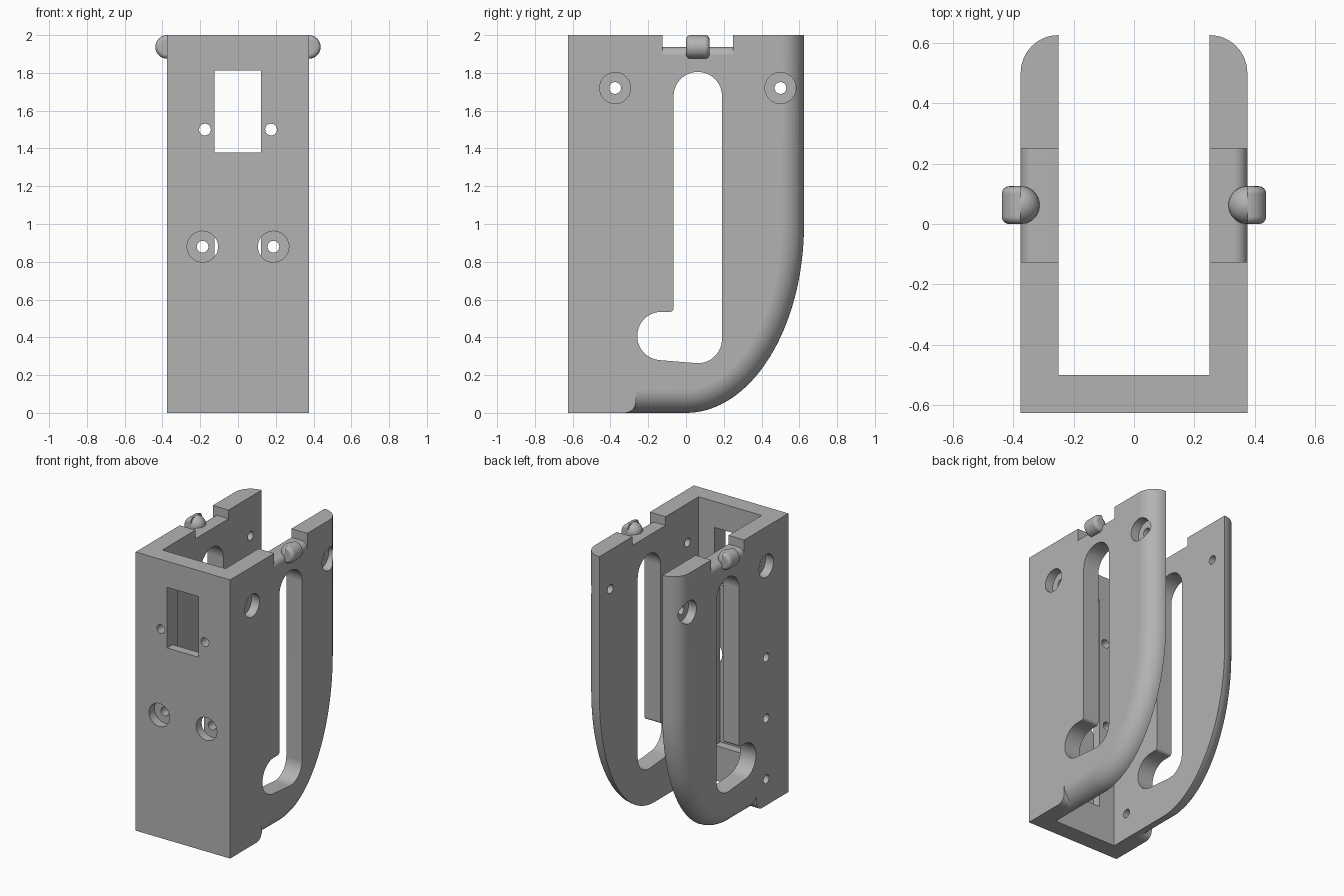
import bpy, bmesh
from math import sin, cos, pi
from mathutils import Vector

old = bpy.data.objects.get("Cube")
if old:
    bpy.data.objects.remove(old, do_unlink=True)

grey = bpy.data.materials.new("plain grey")
grey.use_nodes = True
COLOUR = (0.45, 0.45, 0.45, 1)
grey.diffuse_color = COLOUR
grey.node_tree.nodes["Principled BSDF"].inputs["Base Color"].default_value = COLOUR


def finish(name, bm):
    bmesh.ops.remove_doubles(bm, verts=bm.verts, dist=1e-5)
    bmesh.ops.recalc_face_normals(bm, faces=bm.faces)
    mesh = bpy.data.meshes.new(name)
    bm.to_mesh(mesh)
    bm.free()
    mesh.materials.append(grey)
    ob = bpy.data.objects.new(name, mesh)
    bpy.context.collection.objects.link(ob)
    return ob


def loft(name, rings):
    """Skin a stack of closed rings and cap both ends."""
    bm = bmesh.new()
    rows = [[bm.verts.new(p) for p in ring] for ring in rings]
    n = len(rows[0])
    for a, b in zip(rows, rows[1:]):
        for i in range(n):
            j = (i + 1) % n
            bm.faces.new((a[i], a[j], b[j], b[i]))
    bm.faces.new(rows[0])
    bm.faces.new(rows[-1])
    return finish(name, bm)


def prism(name, pts, axis, lo, hi):
    """Extrude a 2D outline along x, or along y."""
    place = {"x": lambda p, t: (t, p[0], p[1]), "y": lambda p, t: (p[0], t, p[1])}[axis]
    return loft(name, [[place(p, t) for p in pts] for t in (lo, hi)])


def arc(cx, cy, rx, ry, start, end, n=16):
    return [(cx + rx * cos((start + (end - start) * i / n) * pi / 180),
             cy + ry * sin((start + (end - start) * i / n) * pi / 180)) for i in range(n + 1)]


def rect(a, b, c, d):
    return [(a, c), (b, c), (b, d), (a, d)]


def circle(cx, cy, r):
    return arc(cx, cy, r, r, 0, 360, 40)[:-1]


def boolean(target, other, operation="DIFFERENCE"):
    mod = target.modifiers.new("cut", "BOOLEAN")
    mod.operation, mod.solver, mod.object = operation, "EXACT", other
    bpy.context.view_layer.objects.active = target
    bpy.ops.object.modifier_apply(modifier=mod.name)
    bpy.data.objects.remove(other, do_unlink=True)


def smooth(ob):
    bpy.ops.object.select_all(action="DESELECT")
    ob.select_set(True)
    bpy.context.view_layer.objects.active = ob
    bpy.ops.object.shade_smooth_by_angle(angle=pi / 6)
    mod = ob.modifiers.new("weighted normals", "WEIGHTED_NORMAL")
    mod.keep_sharp = True


ROUND, FOOT = 0.125, 0.06


def plate_outline(d):
    """Side plate outline with its back and lower edge inset by d."""
    pts = [(-0.56, 0), (-0.56, 2), (0.625 - d, 2)]
    for i in range(33):
        a = pi / 2 * i / 32
        normal = Vector((cos(a) / 0.625, sin(a))).normalized()
        pts.append((0.625 * cos(a) - d * normal.x, 1 - sin(a) + d * normal.y))
    pts.append((-0.265, d))
    pts += [(y, min(z, d)) for y, z in arc(-0.325, FOOT, FOOT, FOOT, 0, -90, 8)]
    return pts


# Front panel with the two round-edged side plates joined to it
body = prism("bracket_body", rect(-0.375, 0.375, 0, 2), "y", -0.625, -0.5)
for s in (1, -1):
    rings = []
    for i in range(13):
        a = pi / 2 * i / 12
        x = s * (0.25 + ROUND * sin(a))
        rings.append([(x, y, z) for y, z in plate_outline(ROUND * (1 - cos(a)))])
    boolean(body, loft("side_plate", rings), "UNION")

# Hooked slot through both sides
slot = arc(0.0625, 1.677, 0.128, 0.128, 0, 180, 28)
slot += arc(-0.0855, 0.555, 0.02, 0.02, 0, -90, 6)
slot += arc(-0.13, 0.407, 0.128, 0.128, 90, 265, 28)
slot += arc(0.0625, 0.391, 0.128, 0.128, 265, 360, 16)
boolean(body, prism("slot_cutter", slot, "x", -1, 1))

# Side screw holes with counterbores
for y in (-0.375, 0.5):
    boolean(body, prism("hole_cutter", circle(y, 1.72, 0.031), "x", -1, 1))
    for s in (1, -1):
        boolean(body, prism("bore_cutter", circle(y, 1.72, 0.082), "x", s * 0.3125, s * 0.5))

# Three plain holes in the right plate
for z in (0.1875, 0.625, 1.0625):
    boolean(body, prism("hole_cutter", circle(-0.375, z, 0.031), "x", -0.5, -0.1))

# Front window, inner recess below it, and front screw holes
boolean(body, prism("window_cutter", rect(-0.125, 0.122, 1.378, 1.813), "y", -1, -0.4))
boolean(body, prism("recess_cutter", rect(-0.125, 0.122, 0.25, 1.5), "y", -0.5625, -0.4))
for s in (1, -1):
    boolean(body, prism("hole_cutter", circle(s * 0.175, 1.5, 0.031), "y", -1, -0.4))
    boolean(body, prism("hole_cutter", circle(s * 0.1875, 0.88, 0.031), "y", -1, -0.4))
    boolean(body, prism("bore_cutter", circle(s * 0.1875, 0.88, 0.082), "y", -1, -0.5625))

# Top notches with a rounded outer lip
for s in (1, -1):
    lip = [(0.2, 2.1), (0.2, 1.9375)] + arc(0.33, 1.8925, 0.045, 0.045, 90, 0, 8)
    lip += [(0.45, 1.8925), (0.45, 2.1)]
    boolean(body, prism("notch_cutter", [(s * x, z) for x, z in lip], "y", -0.125, 0.25))
smooth(body)

# Knobs in the notches: rounded drum outside, ball end inside
R, EDGE = 0.0625, 0.025
for s, side in ((1, "left"), (-1, "right")):
    profile = arc(-R + EDGE, R - EDGE, EDGE, EDGE, 180, 90, 6)
    profile += arc(R - EDGE, R - EDGE, EDGE, EDGE, 90, 0, 6)
    rings = [[(s * (0.375 + r * cos(a)), R + t, 1.9375 + r * sin(a))
              for a in [-pi / 2 + pi * i / 24 for i in range(25)]] for t, r in profile]
    knob = loft(side + "_knob", rings)
    bm = bmesh.new()
    bmesh.ops.create_uvsphere(bm, u_segments=32, v_segments=20, radius=R)
    bmesh.ops.translate(bm, verts=bm.verts, vec=(s * 0.375, R, 1.9375))
    boolean(knob, finish("knob_ball", bm), "UNION")
    smooth(knob)
